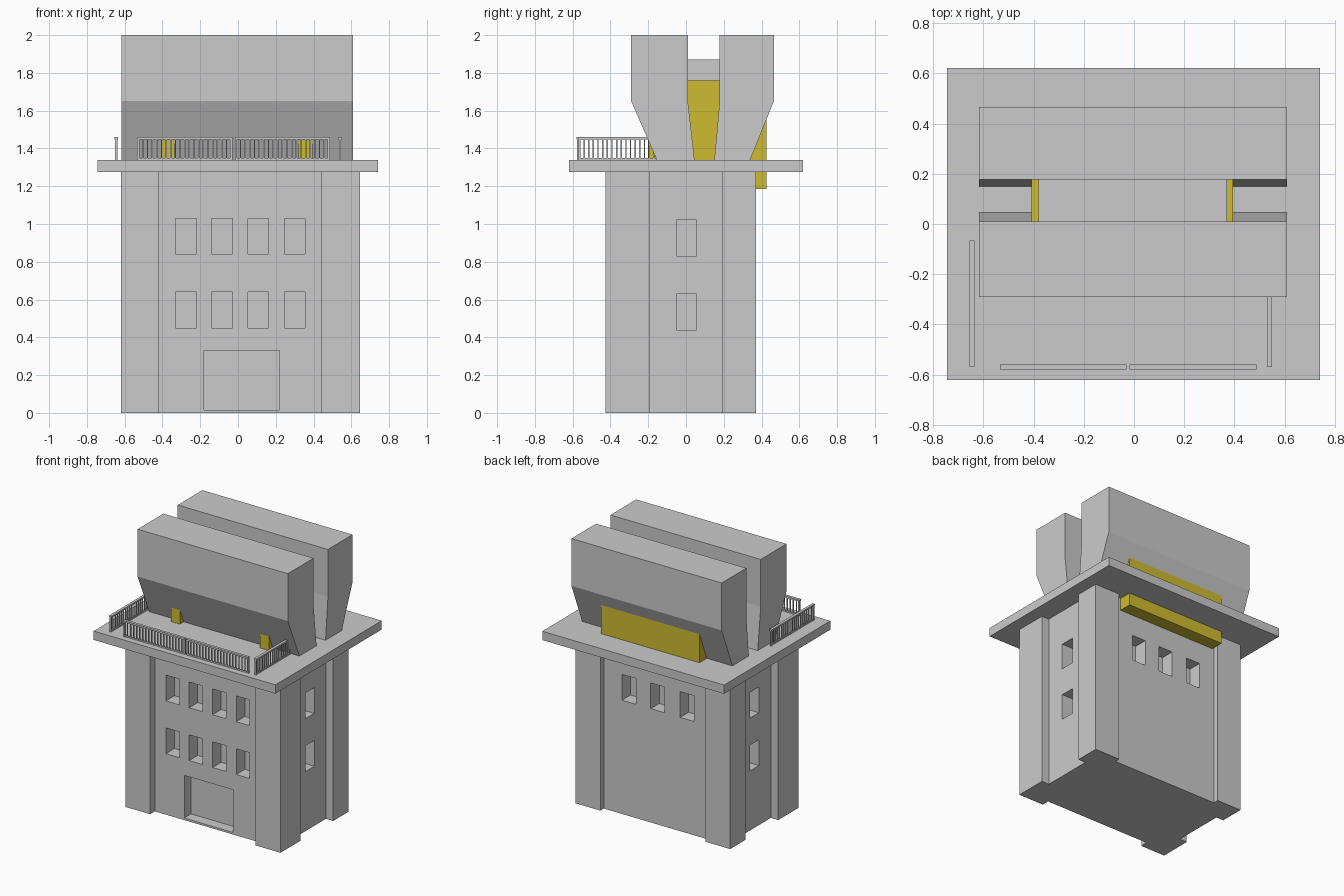
import bpy, bmesh
from mathutils import Vector

if "Cube" in bpy.data.objects:
    bpy.data.objects.remove(bpy.data.objects["Cube"])

yellow = bpy.data.materials.new("yellow_paint")
yellow.diffuse_color = (0.62, 0.50, 0.03, 1)
yellow.use_nodes = True
yellow.node_tree.nodes["Principled BSDF"].inputs["Base Color"].default_value = yellow.diffuse_color


def finish(name, bm, mat=None):
    bmesh.ops.recalc_face_normals(bm, faces=bm.faces)
    me = bpy.data.meshes.new(name)
    bm.to_mesh(me)
    bm.free()
    ob = bpy.data.objects.new(name, me)
    bpy.context.collection.objects.link(ob)
    if mat:
        me.materials.append(mat)
    return ob


def add_box(bm, x0, x1, y0, y1, z0, z1):
    vs = bmesh.ops.create_cube(bm, size=1)["verts"]
    for v in vs:
        v.co = Vector(((x0 + x1) / 2 + v.co.x * (x1 - x0),
                       (y0 + y1) / 2 + v.co.y * (y1 - y0),
                       (z0 + z1) / 2 + v.co.z * (z1 - z0)))


def box(name, *dims, mat=None):
    bm = bmesh.new()
    add_box(bm, *dims)
    return finish(name, bm, mat)


def prism(name, points, offset):
    bm = bmesh.new()
    face = bm.faces.new([bm.verts.new(p) for p in points])
    ext = bmesh.ops.extrude_face_region(bm, geom=[face], use_keep_orig=True)["geom"]
    bmesh.ops.translate(bm, vec=offset,
                        verts=[g for g in ext if isinstance(g, bmesh.types.BMVert)])
    return finish(name, bm)


# Tower: one footprint with projecting corner piers
L, R, F, B = -0.62, 0.645, -0.425, 0.37        # pier faces
l, r, f, b = -0.56, 0.585, -0.37, 0.33         # recessed wall faces
px0, px1, py0, py1 = -0.42, 0.44, -0.19, 0.19  # inner pier edges
plan = [(L, F), (px0, F), (px0, f), (px1, f), (px1, F), (R, F),
        (R, py0), (r, py0), (r, py1), (R, py1), (R, B),
        (px1, B), (px1, b), (px0, b), (px0, B), (L, B),
        (L, py1), (l, py1), (l, py0), (L, py0)]
tower = prism("tower_body", [(x, y, 0) for x, y in plan], (0, 0, 1.275))

# Window and door recesses
bm = bmesh.new()
D = 0.1
for z in (0.84, 0.45):
    for x in (-0.275, -0.085, 0.107, 0.30):
        add_box(bm, x - 0.055, x + 0.055, f - 0.1, f + D, z, z + 0.19)
    for x0, x1 in ((l - 0.1, l + D), (r - D, r + 0.1)):
        add_box(bm, x0, x1, -0.05, 0.055, z - 0.01, z + 0.18)
for x in (-0.24, 0.0, 0.235):
    add_box(bm, x - 0.057, x + 0.057, b - D, b + 0.1, 0.84, 1.03)
add_box(bm, -0.18, 0.22, f - 0.1, f + 0.08, 0.015, 0.33)
cutter = finish("recess_cutter", bm)
cutter.hide_render = True
mod = tower.modifiers.new("recesses", 'BOOLEAN')
mod.operation = 'DIFFERENCE'
mod.solver = 'EXACT'
mod.object = cutter
bpy.context.view_layer.objects.active = tower
bpy.ops.object.modifier_apply(modifier=mod.name)
bpy.data.objects.remove(cutter)

# Roof deck
box("roof_deck", -0.745, 0.74, -0.62, 0.62, 1.275, 1.34)

# Two tapered upper halls
for name, prof in (
    ("front_hall", [(-0.155, 1.34), (0.045, 1.34), (0.01, 1.65),
                    (0.01, 2.0), (-0.29, 2.0), (-0.29, 1.65)]),
    ("back_hall", [(0.34, 1.34), (0.15, 1.34), (0.178, 1.65),
                   (0.178, 2.0), (0.465, 2.0), (0.465, 1.65)])):
    prism(name, [(-0.617, y, z) for y, z in prof], (1.227, 0, 0))

# Connector between halls, with yellow cladding
box("hall_connector", -0.38, 0.37, 0.0, 0.19, 1.34, 1.87)
for name, x0, x1 in (("left_connector_panel", -0.408, -0.38),
                     ("right_connector_panel", 0.37, 0.395)):
    box(name, x0, x1, 0.008, 0.18, 1.34, 1.76, mat=yellow)

# Yellow rear beam and front brackets
box("rear_beam", -0.408, 0.395, 0.31, 0.425, 1.185, 1.558, mat=yellow)
for name, x0, x1 in (("left_front_bracket", -0.408, -0.335),
                     ("right_front_bracket", 0.32, 0.395)):
    box(name, x0, x1, -0.2, -0.1, 1.34, 1.445, mat=yellow)


# Railings: posts between a top and bottom rail
def railing(name, start, along_x, length=0.504, n=20, w=0.02):
    bm = bmesh.new()

    def piece(a0, a1, c0, c1, z0, z1):
        if along_x:
            add_box(bm, start[0] + a0, start[0] + a1, start[1] + c0, start[1] + c1, z0, z1)
        else:
            add_box(bm, start[0] + c0, start[0] + c1, start[1] + a0, start[1] + a1, z0, z1)

    piece(0, length, 0, w, 1.448, 1.46)
    piece(0, length, 0.006, w - 0.006, 1.34, 1.35)
    for i in range(n + 1):
        h = 0.006 if i in (0, n) else 0.0035
        a = 0.006 + (length - 0.012) * i / n
        piece(a - h, a + h, w / 2 - h, w / 2 + h, 1.34, 1.45)
    return finish(name, bm)


railing("front_left_railing", (-0.534, -0.58), True)
railing("front_right_railing", (-0.017, -0.58), True)
railing("left_railing", (-0.654, -0.57), False)
railing("right_railing", (0.53, -0.57), False)
